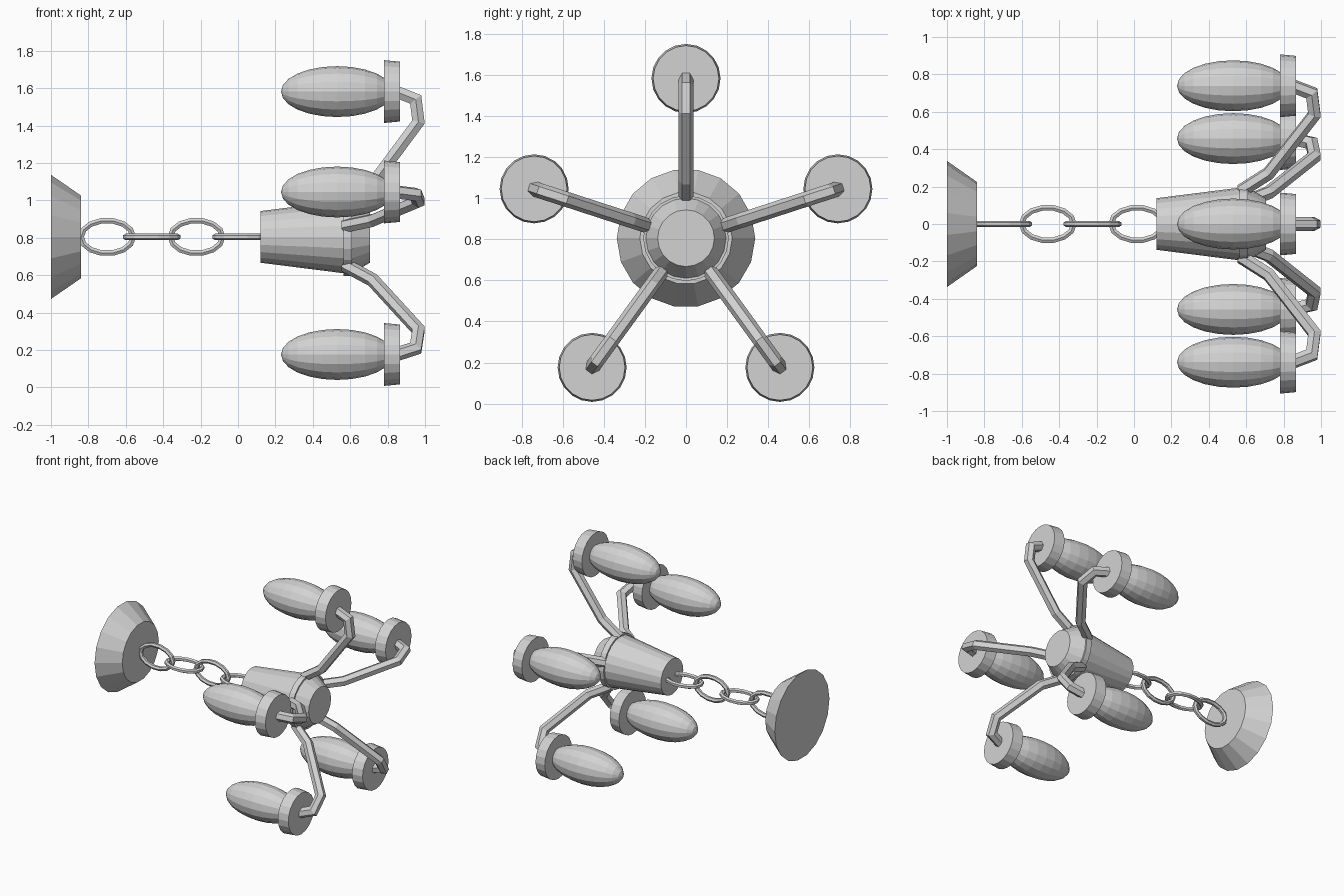
import bpy, bmesh, math
from mathutils import Vector, Matrix

if "Cube" in bpy.data.objects:
    bpy.data.objects.remove(bpy.data.objects["Cube"])

ZC = 0.805          # height of the main axis (runs along x)
N_ARMS = 5
R_ARM = 0.777       # distance of the lamps from the axis

grey = bpy.data.materials.new("light_grey")
grey.diffuse_color = (0.65, 0.65, 0.65, 1)
grey.use_nodes = True
grey.node_tree.nodes["Principled BSDF"].inputs["Base Color"].default_value = grey.diffuse_color


def finish(name, bm):
    bmesh.ops.recalc_face_normals(bm, faces=bm.faces)
    me = bpy.data.meshes.new(name)
    bm.to_mesh(me)
    bm.free()
    me.materials.append(grey)
    ob = bpy.data.objects.new(name, me)
    bpy.context.collection.objects.link(ob)
    return ob


def skin(name, rings, closed=False):
    """Join rings of points with quads; cap the ends unless closed."""
    bm = bmesh.new()
    vr = [[bm.verts.new(p) for p in r] for r in rings]
    n = len(vr[0])
    for i in range(len(vr) if closed else len(vr) - 1):
        a, b = vr[i], vr[(i + 1) % len(vr)]
        for k in range(n):
            bm.faces.new((a[k], a[(k + 1) % n], b[(k + 1) % n], b[k]))
    if not closed:
        bm.faces.new(vr[0])
        bm.faces.new(vr[-1])
    return finish(name, bm)


def lathe(name, profile, sides, cy=0.0, cz=ZC):
    """Turn (x, radius) pairs around an axis parallel to x."""
    ang = [2 * math.pi * k / sides for k in range(sides)]
    return skin(name, [[(x, cy + r * math.cos(a), cz + r * math.sin(a)) for a in ang]
                       for x, r in profile])


def tube(name, path, side, radius, sides=6, closed=False):
    """Sweep a polygon along a planar path; side is the plane normal."""
    n, rings = len(path), []
    for i, p in enumerate(path):
        a = path[i - 1] if closed or i else p
        b = path[(i + 1) % n] if closed or i < n - 1 else p
        t = (b - p).normalized() + (p - a).normalized()
        t.normalize()
        nor = side.cross(t)
        # mitre so that the tube keeps its thickness through bends
        m = 1.0
        if a != p and b != p:
            m = 1 / max(0.7, t.dot((b - p).normalized()))
        rings.append([p + radius * (m * nor * math.cos(q) + side * math.sin(q))
                      for q in [math.pi / sides + 2 * math.pi * k / sides
                                for k in range(sides)]])
    return skin(name, rings, closed)


# ceiling plate
lathe("ceiling_plate", [(-1.0, 0.337), (-0.84, 0.225)], 18)

# chain links, alternately turned by a quarter
for i in range(4):
    cx = -0.70 + 0.239 * i
    u, side = (Vector((0, 0, 1)), Vector((0, 1, 0))) if i % 2 == 0 else \
              (Vector((0, 1, 0)), Vector((0, 0, 1)))
    pts = []
    for k in range(14):
        a = 2 * math.pi * k / 14
        pts.append(Vector((cx + 0.139 * math.cos(a), 0, ZC)) + u * 0.088 * math.sin(a))
    tube("chain_link", pts, side, 0.017, 6, True)

# central hub with a raised band where the arms start
lathe("hub", [(0.12, 0.138), (0.57, 0.195), (0.61, 0.195), (0.705, 0.138)], 20)
lathe("hub_band", [(0.565, 0.208), (0.61, 0.208)], 20)

# arms, cups and bulbs
arm = [(0.57, 0.185), (0.72, 0.285), (0.965, 0.615), (0.95, 0.735), (0.85, 0.775)]
for i in range(N_ARMS):
    a = math.pi / 2 + 2 * math.pi * i / N_ARMS
    c, s = math.cos(a), math.sin(a)
    tube("arm", [Vector((x, r * c, ZC + r * s)) for x, r in arm],
         Vector((0, -s, c)), 0.037, 6)
    cy, cz = R_ARM * c, ZC + R_ARM * s
    lathe("lamp_cup", [(0.78, 0.168), (0.865, 0.16)], 20, cy, cz)
    bm = bmesh.new()
    bmesh.ops.create_uvsphere(
        bm, u_segments=16, v_segments=12, radius=1,
        matrix=Matrix.Translation((0.53, cy, cz)) @ Matrix.Rotation(math.pi / 2, 4, 'Y')
        @ Matrix.Diagonal((0.136, 0.136, 0.30, 1)))
    finish("bulb", bm)
